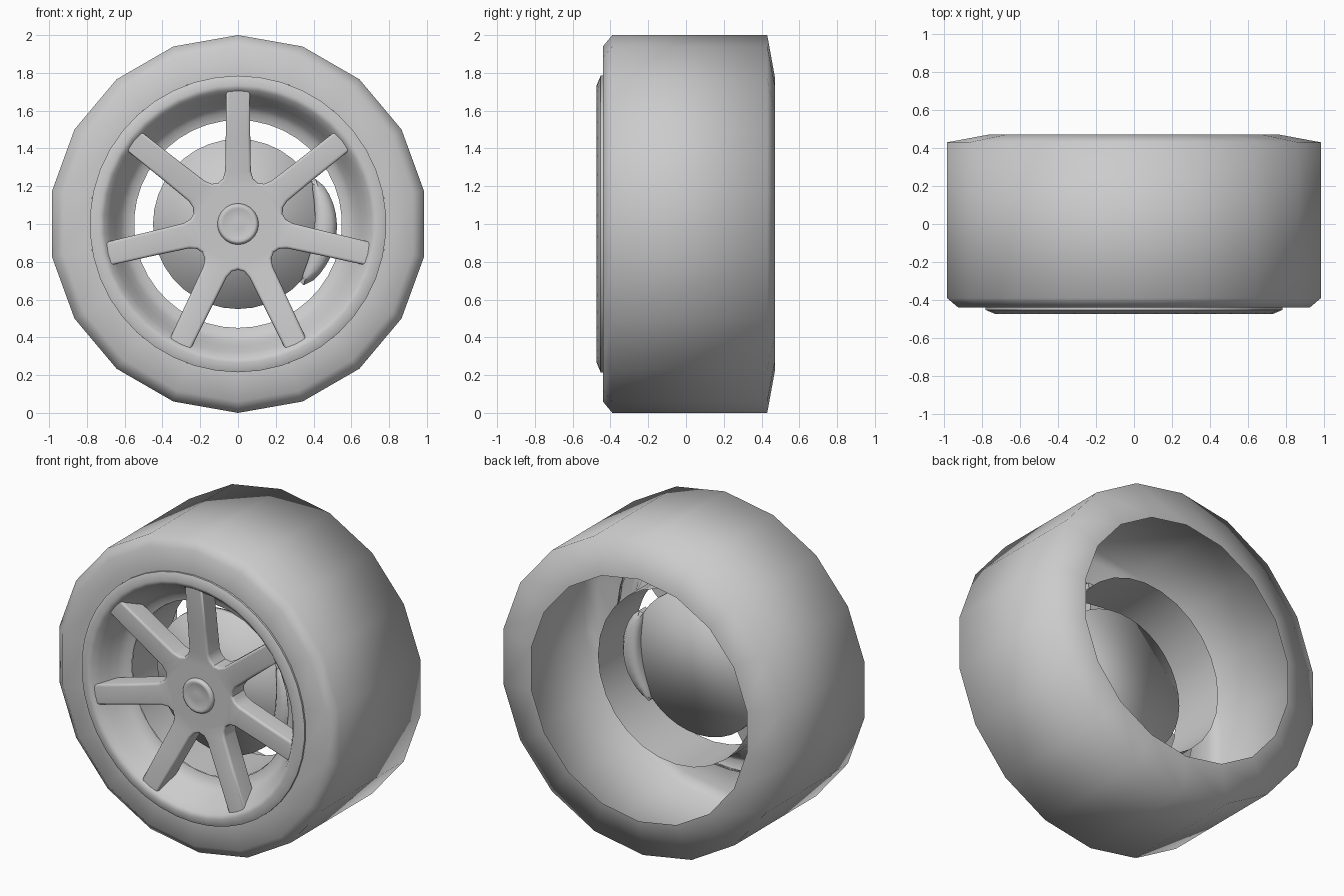
import bpy, bmesh, math

if "Cube" in bpy.data.objects:
    bpy.data.objects.remove(bpy.data.objects["Cube"])


def finish(bm, name, angle):
    bmesh.ops.recalc_face_normals(bm, faces=bm.faces)
    me = bpy.data.meshes.new(name)
    bm.to_mesh(me)
    bm.free()
    ob = bpy.data.objects.new(name, me)
    bpy.context.collection.objects.link(ob)
    bpy.ops.object.select_all(action='DESELECT')
    ob.select_set(True)
    bpy.context.view_layer.objects.active = ob
    bpy.ops.object.shade_smooth_by_angle(angle=math.radians(angle))
    return ob


def lathe(name, profile, segments, angle=35, cap_ends=False):
    """Spin (radius, y) points around the wheel axle, first vertex at the top."""
    bm = bmesh.new()
    rings = []
    for r, y in profile:
        ring = []
        for i in range(segments):
            a = math.pi / 2 + math.tau * i / segments
            ring.append(bm.verts.new((r * math.cos(a), y, 1 + r * math.sin(a))))
        rings.append(ring)
    for p, q in zip(rings, rings[1:]):
        for i in range(segments):
            j = (i + 1) % segments
            bm.faces.new((p[i], p[j], q[j], q[i]))
    if cap_ends:
        bm.faces.new(rings[0])
        bm.faces.new(rings[-1])
    return finish(bm, name, angle)


# Tyre: 18-sided shell, open at the back
lathe("tyre", [(0.785, -0.44), (0.94, -0.44), (1.0, -0.39),
               (1.0, 0.43), (0.77, 0.472)], 18, 80)

# Rim: sloped lip flowing into a concave dish
lathe("rim", [(0.785, -0.43), (0.785, -0.452), (0.735, -0.473), (0.71, -0.46),
              (0.68, -0.42), (0.65, -0.37), (0.62, -0.32), (0.59, -0.29),
              (0.55, -0.28)], 42, 55)

# Inner barrel
lathe("barrel", [(0.55, -0.28), (0.55, 0.10)], 28, 20)

# Seven spokes and hub as one filleted star, dished towards the rim
bm = bmesh.new()
N = 7
outline = []
for k in range(N):
    a = math.pi / 2 + math.tau * k / N
    side = [(0.225, 0.098), (0.24, 0.08), (0.28, 0.068), (0.45, 0.065), (0.72, 0.062)]
    pts = [(r, -w) for r, w in side] + [(r, w) for r, w in reversed(side)]
    v = 0.24
    pts.append((v * math.cos(math.pi / N), v * math.sin(math.pi / N)))
    for r, w in pts:
        outline.append((r * math.cos(a) - w * math.sin(a),
                        1 + r * math.sin(a) + w * math.cos(a)))
front = [bm.verts.new((x, -0.39, z)) for x, z in outline]
back = [bm.verts.new((x, -0.27, z)) for x, z in outline]
front_face = bm.faces.new(front)
bm.faces.new(back)
for i in range(len(front)):
    j = (i + 1) % len(front)
    bm.faces.new((front[i], front[j], back[j], back[i]))
bmesh.ops.recalc_face_normals(bm, faces=bm.faces)
bmesh.ops.bevel(bm, geom=list(front_face.edges), offset=0.042, segments=4,
                profile=0.5, affect='EDGES', clamp_overlap=True)
bmesh.ops.triangulate(bm, faces=[f for f in bm.faces if len(f.verts) > 4])
for v in bm.verts:
    r = math.hypot(v.co.x, v.co.z - 1)
    v.co.y -= 0.065 * max(0, r - 0.2) / 0.52
finish(bm, "spokes", 50)

# Centre cap
lathe("centre_cap", [(0.11, -0.38), (0.108, -0.40), (0.102, -0.41),
                     (0.092, -0.416), (0.08, -0.410), (0.03, -0.414)], 32, 60, True)

# Brake disc
lathe("brake_disc", [(0.45, -0.17), (0.45, -0.13)], 36, 120, True)

# Brake caliper hugging the disc edge, tapered at its ends
bm = bmesh.new()
sections = []
steps = 12
for i in range(steps + 1):
    t = i / steps
    a = math.radians(-43 + 73 * t)
    swell = math.sin(math.pi * t) ** 0.6 if 0 < t < 1 else 0
    outer = 0.475 + 0.05 * swell
    inner = 0.455 - 0.05 * swell
    d = 0.03 + 0.045 * swell
    sec = [(inner, -d * 0.7), (inner + 0.02, -d), (outer - 0.03, -d), (outer, -d * 0.5),
           (outer, d * 0.5), (outer - 0.03, d), (inner + 0.02, d), (inner, d * 0.7)]
    sections.append([bm.verts.new((r * math.cos(a), -0.15 + y, 1 + r * math.sin(a)))
                     for r, y in sec])
for p, q in zip(sections, sections[1:]):
    for i in range(8):
        j = (i + 1) % 8
        bm.faces.new((p[i], p[j], q[j], q[i]))
bm.faces.new(sections[0])
bm.faces.new(sections[-1])
finish(bm, "brake_caliper", 60)
